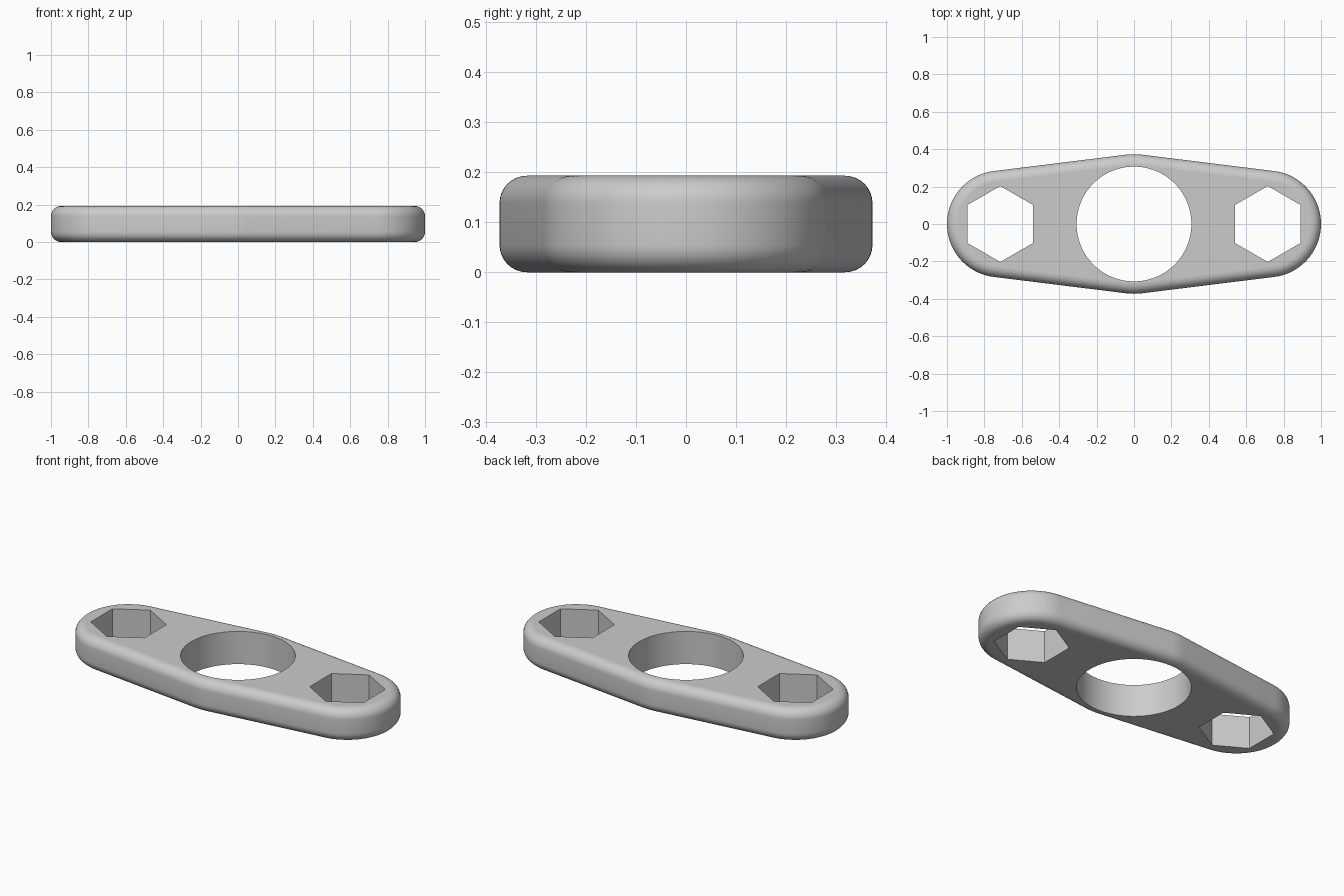
import bpy, bmesh, math

if "Cube" in bpy.data.objects:
    bpy.data.objects.remove(bpy.data.objects["Cube"])

HEIGHT, FILLET = 0.193, 0.055
END_X, END_R, MID_R = 0.715, 0.285, 0.373
HOLE_R, HEX_R = 0.307, 0.203

steel = bpy.data.materials.new("grey metal")
steel.use_nodes = True
colour = (0.6, 0.6, 0.6, 1)
steel.diffuse_color = colour
steel.node_tree.nodes["Principled BSDF"].inputs["Base Color"].default_value = colour


def arc(cx, radius, start, end, steps):
    """Points on an arc, both ends included."""
    angles = [start + (end - start) * i / steps for i in range(steps + 1)]
    return [(cx + radius * math.cos(a), radius * math.sin(a)) for a in angles]


def outline(inset):
    """Rounded ends joined by tangents to a wider middle."""
    lean = math.asin((MID_R - END_R) / END_X)
    t = math.pi / 2 - lean
    half = arc(END_X, END_R - inset, -t, t, 40)
    half += arc(0, MID_R - inset, t, math.pi - t, 6)
    return half + [(-x, -y) for x, y in half]


def ring(bm, points, z):
    return [bm.verts.new((x, y, z)) for x, y in points]


def wall(bm, low, high, smooth):
    """Quads between two closed rings of equal length."""
    n = len(low)
    for i in range(n):
        j = (i + 1) % n
        bm.faces.new((low[i], low[j], high[j], high[i])).smooth = smooth


bm = bmesh.new()

# Outer side with rounded lower and upper rims
quarter = [math.pi / 2 * i / 8 for i in range(9)]
profile = [(FILLET * (1 - math.sin(a)), FILLET * (1 - math.cos(a))) for a in quarter]
profile += [(inset, HEIGHT - z) for inset, z in reversed(profile)]
rings = [ring(bm, outline(inset), z) for inset, z in profile]
# The end arcs meet the middle arcs at distinct points, so rings have no doubles
for low, high in zip(rings, rings[1:]):
    wall(bm, low, high, True)
borders = {0: [rings[0]], 1: [rings[-1]]}

# Round middle hole and two hexagonal end sockets, all right through
full = 2 * math.pi
holes = [(arc(0, HOLE_R, 0, full, 96)[:-1], True)]
for side in (-1, 1):
    turn = math.pi / 6
    holes.append((arc(side * END_X, HEX_R, turn, turn + full, 6)[:-1], False))
for points, smooth in holes:
    low, high = ring(bm, points, 0), ring(bm, points, HEIGHT)
    wall(bm, high, low, smooth)
    borders[0].append(low)
    borders[1].append(high)

# Flat bottom and top faces around the holes
for level, sign in ((0, -1), (1, 1)):
    edges = [bm.edges.get((r[i - 1], r[i])) for r in borders[level] for i in range(len(r))]
    made = bmesh.ops.triangle_fill(bm, edges=edges, use_beauty=True, normal=(0, 0, sign))
    for face in made["geom"]:
        if isinstance(face, bmesh.types.BMFace):
            face.smooth = False
            face.normal_update()
            if face.normal.z * sign < 0:
                face.normal_flip()

mesh = bpy.data.meshes.new("link_plate")
bm.to_mesh(mesh)
bm.free()
mesh.materials.append(steel)
plate = bpy.data.objects.new("link_plate", mesh)
bpy.context.collection.objects.link(plate)
